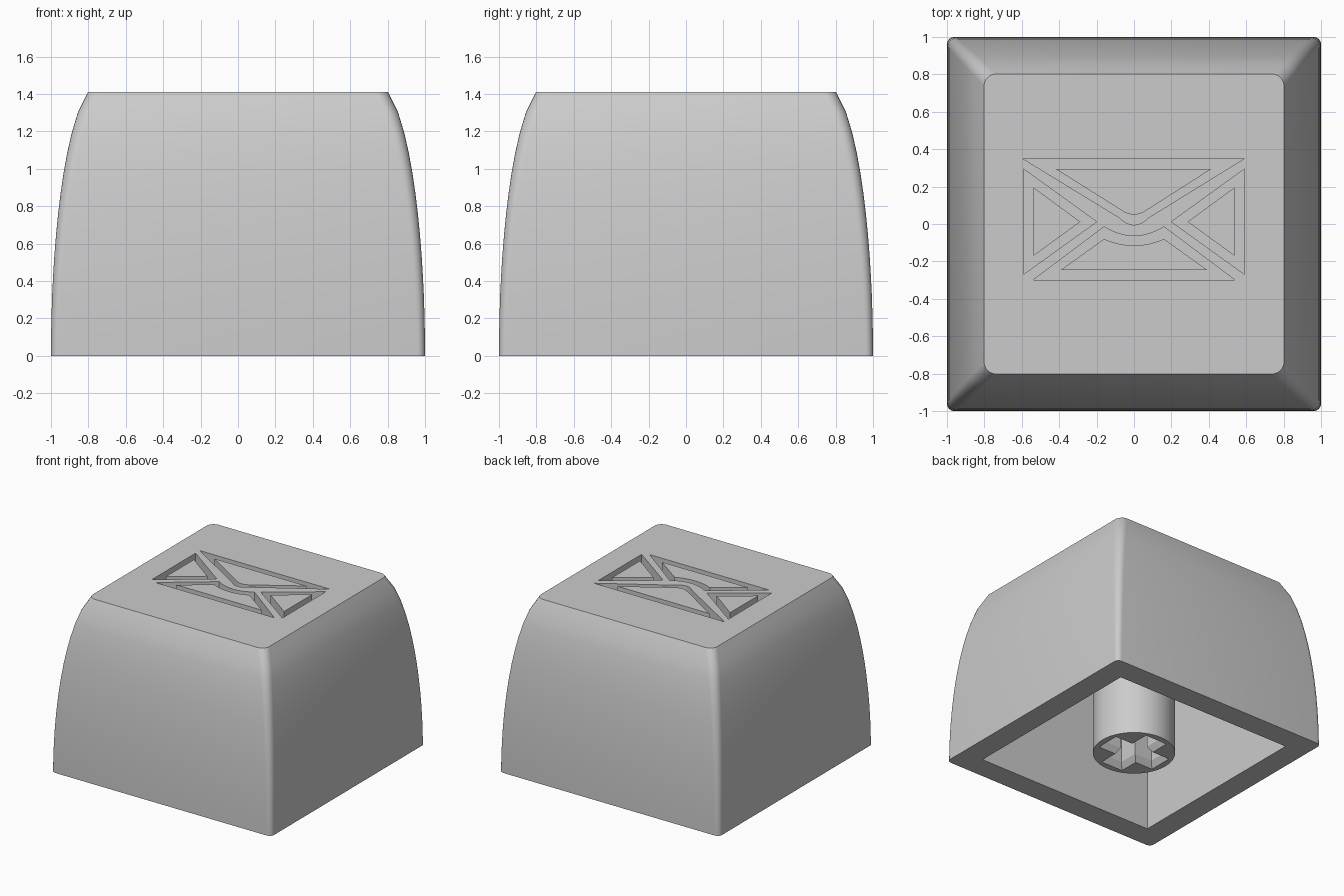
import bpy, bmesh, math

if "Cube" in bpy.data.objects:
    bpy.data.objects.remove(bpy.data.objects["Cube"], do_unlink=True)

HEIGHT = 1.41
GROOVE_DEPTH = 0.1

grey = bpy.data.materials.new("plain grey")
grey.use_nodes = True
GREY = (0.6, 0.6, 0.6, 1)
grey.diffuse_color = GREY
grey.node_tree.nodes["Principled BSDF"].inputs["Base Color"].default_value = GREY


def finish(name, bm):
    bmesh.ops.recalc_face_normals(bm, faces=bm.faces)
    mesh = bpy.data.meshes.new(name)
    bm.to_mesh(mesh)
    bm.free()
    mesh.materials.append(grey)
    obj = bpy.data.objects.new(name, mesh)
    bpy.context.collection.objects.link(obj)
    return obj


def bridge(bm, a, b):
    for i in range(len(a)):
        j = (i + 1) % len(a)
        bm.faces.new((a[i], a[j], b[j], b[i]))


def ring(bm, points, z):
    return [bm.verts.new((x, y, z)) for x, y in points]


def loft(name, sections):
    """Closed solid through a list of (outline, height) sections."""
    bm = bmesh.new()
    rings = [ring(bm, pts, z) for pts, z in sections]
    for a, b in zip(rings, rings[1:]):
        bridge(bm, a, b)
    bm.faces.new(rings[0])
    bm.faces.new(rings[-1])
    return finish(name, bm)


def rectangle(hx, hy):
    return [(-hx, -hy), (hx, -hy), (hx, hy), (-hx, hy)]


def activate(obj):
    bpy.ops.object.select_all(action='DESELECT')
    obj.select_set(True)
    bpy.context.view_layer.objects.active = obj


def carve(target, cutter):
    cutter.hide_render = True
    mod = target.modifiers.new("carve", 'BOOLEAN')
    mod.operation = 'DIFFERENCE'
    mod.solver = 'EXACT'
    mod.object = cutter
    activate(target)
    bpy.ops.object.modifier_apply(modifier=mod.name)
    bpy.data.objects.remove(cutter, do_unlink=True)


def rounded_square(half, radius, steps=6):
    pts = []
    for k in range(4):
        corner = math.radians(45 + 90 * k)
        cx = math.copysign(half - radius, math.cos(corner))
        cy = math.copysign(half - radius, math.sin(corner))
        for s in range(steps + 1):
            a = math.radians(90 * (k + s / steps))
            pts.append((cx + radius * math.cos(a), cy + radius * math.sin(a)))
    return pts


def sag(half_x, y_end, y_mid, steps=8):
    """Shallow curve from +x to -x, passing through y_mid at the centre."""
    ts = [1 - 2 * s / steps for s in range(steps + 1)]
    return [(half_x * t, y_mid + (y_end - y_mid) * t * t) for t in ts]


# Cap body: rounded squares lofted along an elliptical side profile
LEVELS = 13
sections = []
for i in range(LEVELS + 1):
    t = i / LEVELS
    z = HEIGHT * t
    half = 1 - 0.258 * (1 - math.sqrt(1 - (z / 1.45) ** 2))
    sections.append((rounded_square(half, 0.04 + 0.025 * t), z))
cap = loft("cap_body", sections)

# Hollow underside
hollow = rectangle(0.81, 0.81)
carve(cap, loft("hollow_cutter", [(hollow, -0.2), (hollow, 1.15)]))

# Envelope outline: each groove lies between an outer and an inner outline
flap = ([(-0.595, 0.35), (0.59, 0.35)] + sag(0.08, 0.035, -0.005),
        [(-0.42, 0.295), (0.415, 0.295)] + sag(0.07, 0.075, 0.05))
pocket = ([(-0.54, -0.3), (0.54, -0.3)] + sag(0.16, -0.015, -0.065),
          [(-0.39, -0.245), (0.39, -0.245)] + sag(0.16, -0.08, -0.115))
left_side = ([(0.592, 0.295), (0.2, 0.012), (0.592, -0.27)],
             [(0.537, 0.195), (0.287, 0.012), (0.537, -0.17)])
right_side = tuple([(-x, y) for x, y in outline] for outline in left_side)

for outer, inner in (flap, pocket, left_side, right_side):
    bm = bmesh.new()
    loops = [ring(bm, pts, z) for pts, z in (
        (outer, HEIGHT + 0.1), (inner, HEIGHT + 0.1),
        (inner, HEIGHT - GROOVE_DEPTH), (outer, HEIGHT - GROOVE_DEPTH))]
    for k in range(4):
        bridge(bm, loops[k], loops[(k + 1) % 4])
    carve(cap, finish("groove_cutter", bm))

# Stem with a cross-shaped socket that has a chamfered mouth
circle = [(0.31 * math.cos(math.tau * i / 48), 0.31 * math.sin(math.tau * i / 48))
          for i in range(48)]
stem = loft("stem", [(circle, 0), (circle, 1.16)])
for hx, hy in ((0.23, 0.07), (0.07, 0.23)):
    mouth, slot = rectangle(hx + 0.06, hy + 0.06), rectangle(hx, hy)
    carve(stem, loft("socket_cutter", [(mouth, -0.05), (slot, 0.05), (slot, 0.45)]))

for obj in (cap, stem):
    activate(obj)
    bpy.ops.object.shade_smooth_by_angle(angle=math.radians(30))
